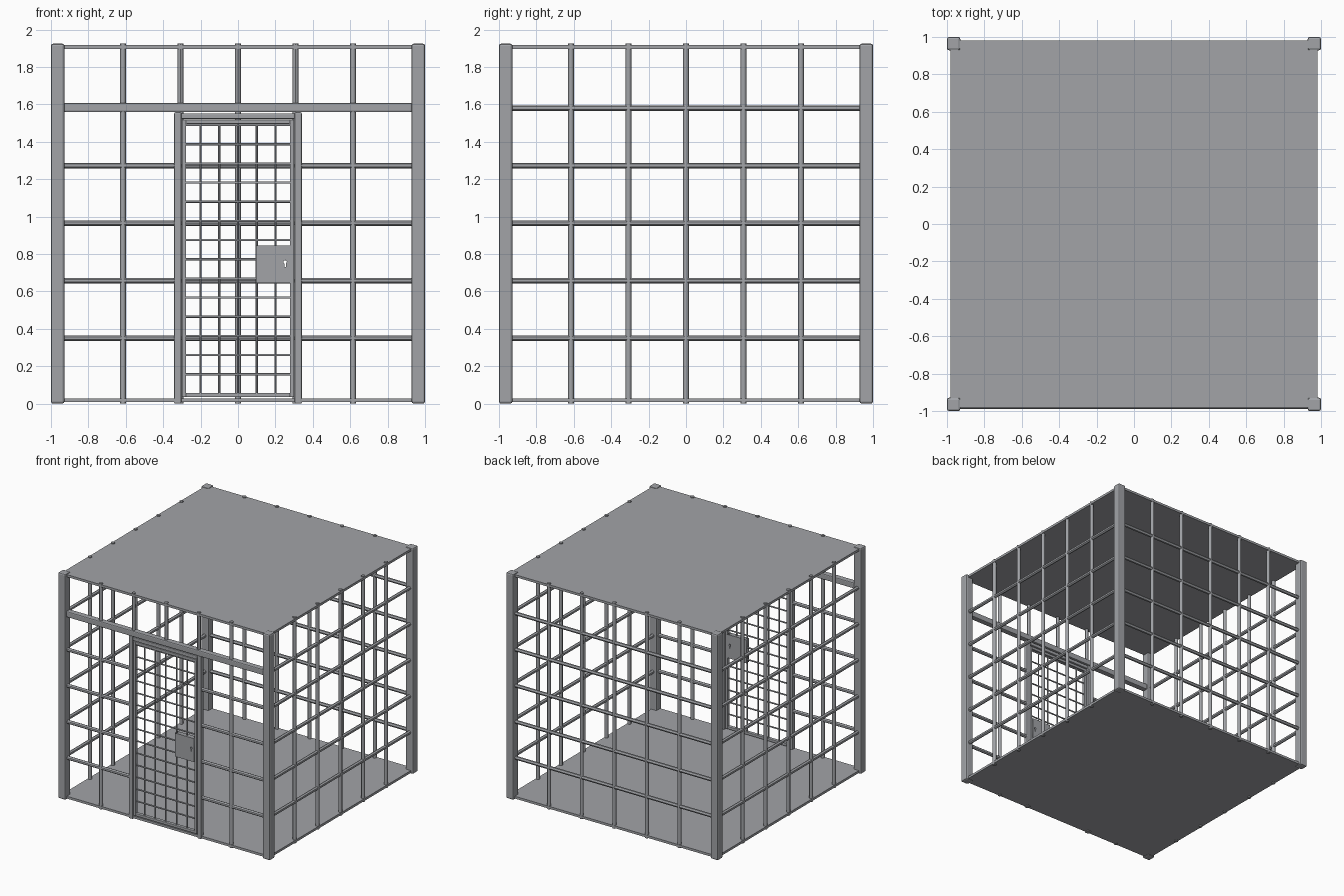
import bpy
from math import pi, sin, cos

cube = bpy.data.objects.get("Cube")
if cube:
    bpy.data.objects.remove(cube, do_unlink=True)

steel = bpy.data.materials.new("steel_grey")
steel.use_nodes = True
colour = (0.36, 0.37, 0.39, 1)
steel.diffuse_color = colour
steel.node_tree.nodes["Principled BSDF"].inputs["Base Color"].default_value = colour


def finish(obj, name):
    obj.name = name
    obj.data.materials.clear()
    obj.data.materials.append(steel)
    return obj


def box(name, x, y, z, bevel=0):
    """Box given by its (low, high) limits on each axis."""
    bpy.ops.mesh.primitive_cube_add(size=1, location=[sum(a) / 2 for a in (x, y, z)])
    obj = bpy.context.object
    obj.scale = [a[1] - a[0] for a in (x, y, z)]
    bpy.ops.object.transform_apply(location=False, rotation=False, scale=True)
    if bevel:
        mod = obj.modifiers.new("bevel", "BEVEL")
        mod.width = bevel
        mod.segments = 2
    return finish(obj, name)


def bar(name, axis, low, high, centre, radius=0.015):
    """Round bar along an axis; centre supplies the other two coordinates."""
    location = list(centre)
    location[axis] = (low + high) / 2
    turn = [(0, pi / 2, 0), (pi / 2, 0, 0), (0, 0, 0)][axis]
    bpy.ops.mesh.primitive_cylinder_add(vertices=12, radius=radius, depth=high - low,
                                        location=location, rotation=turn)
    bpy.ops.object.shade_smooth_by_angle()
    return finish(bpy.context.object, name)


TOP = 1.925
STEP = 0.3075
WALL = 0.965
levels = [0.35 + STEP * i for i in range(5)]
columns = [STEP * i for i in range(-2, 3)]

# Floor, roof and corner posts
box("floor", (-0.98, 0.98), (-0.98, 0.98), (0.008, 0.028))
box("roof", (-0.98, 0.98), (-0.98, 0.98), (1.897, 1.917))
for sx in (-1, 1):
    for sy in (-1, 1):
        box("corner_post", sorted((sx * 0.928, sx)), sorted((sy * 0.928, sy)), (0, TOP), 0.012)

# Back and side gratings
for c in columns:
    bar("back_upright", 2, 0, TOP, (c, WALL, 0))
    for s in (-1, 1):
        bar("side_upright", 2, 0, TOP, (s * WALL, c, 0))
for z in levels:
    bar("back_rail", 0, -0.93, 0.93, (0, WALL, z))
    for s in (-1, 1):
        bar("side_rail", 1, -0.93, 0.93, (s * WALL, 0, z))

# Front grating around the doorway
for c in columns:
    bar("front_upright", 2, 0 if abs(c) > 0.5 else 1.6, TOP, (c, -WALL, 0))
for z in levels[:-1]:
    for s in (-1, 1):
        bar("front_rail", 0, *sorted((s * 0.33, s * 0.93)), (0, -WALL, z))
box("lintel", (-0.93, 0.93), (-0.99, -0.94), (1.558, 1.608), 0.008)

# Door frame
for s in (-1, 1):
    box("door_jamb", sorted((s * 0.303, s * 0.341)), (-0.985, -0.945), (0, 1.558), 0.006)
box("door_head", (-0.303, 0.303), (-0.985, -0.945), (1.522, 1.552), 0.006)

# Door leaf with its mesh
for s in (-1, 1):
    box("door_stile", sorted((s * 0.277, s * 0.3)), (-0.985, -0.955), (0.035, 1.519), 0.004)
for z in (0.035, 1.496):
    box("door_rail", (-0.278, 0.278), (-0.985, -0.955), (z, z + 0.023), 0.004)
for i in range(-2, 3):
    bar("door_mesh_upright", 2, 0.05, 1.505, (i * 0.1, -0.97, 0), 0.006)
for i in range(14):
    bar("door_mesh_rail", 0, -0.28, 0.28, (0, -0.97, 0.16 + i * 0.1025 - 0.003), 0.006)

# Lock plate with a keyhole cut through it
outline = [(0.097, 0.645), (0.277, 0.645), (0.277, 0.845), (0.097, 0.845)]
keyhole = [(0.252 + 0.009 * cos(a * pi / 8), 0.758 + 0.009 * sin(a * pi / 8))
           for a in range(-3, 12)]
keyhole += [(0.248, 0.73), (0.256, 0.73)]
curve = bpy.data.curves.new("lock_plate", "CURVE")
curve.dimensions = "2D"
curve.fill_mode = "BOTH"
curve.extrude = 0.02
for points in (outline, keyhole):
    spline = curve.splines.new("POLY")
    spline.points.add(len(points) - 1)
    for p, (x, z) in zip(spline.points, points):
        p.co = (x, z, 0, 1)
    spline.use_cyclic_u = True
lock = bpy.data.objects.new("lock_plate", curve)
bpy.context.collection.objects.link(lock)
lock.rotation_euler = (pi / 2, 0, 0)
lock.location.y = -0.97
bpy.ops.object.select_all(action="DESELECT")
lock.select_set(True)
bpy.context.view_layer.objects.active = lock
bpy.ops.object.convert(target="MESH")
finish(bpy.context.object, "lock_plate")
